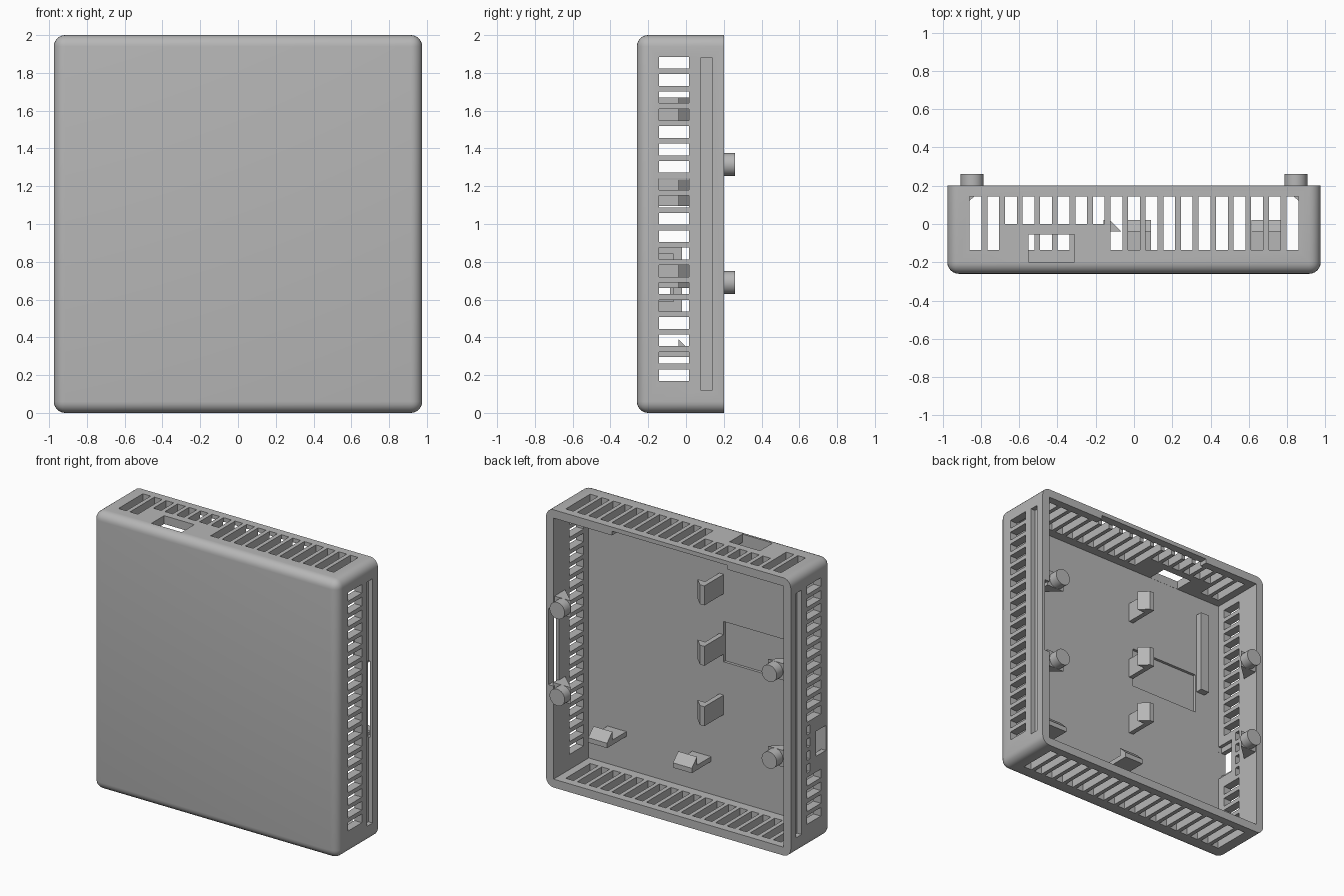
import bpy, bmesh
from mathutils import Vector

cube = bpy.data.objects.get("Cube")
if cube:
    bpy.data.objects.remove(cube, do_unlink=True)

grey = bpy.data.materials.new("matte grey plastic")
grey.use_nodes = True
grey.diffuse_color = (0.47, 0.47, 0.47, 1)
grey.node_tree.nodes["Principled BSDF"].inputs["Base Color"].default_value = grey.diffuse_color

HALF, WALL, FRONT, BACK, FLOOR, TOP = 0.975, 0.06, -0.26, 0.2, -0.2, 2.0
INNER = HALF - WALL
PITCH, SLOT = 0.0919, 0.031


def make_object(name, bm):
    bmesh.ops.recalc_face_normals(bm, faces=bm.faces)
    mesh = bpy.data.meshes.new(name)
    bm.to_mesh(mesh)
    bm.free()
    obj = bpy.data.objects.new(name, mesh)
    bpy.context.collection.objects.link(obj)
    mesh.materials.append(grey)
    return obj


def add_box(bm, xs, ys, zs):
    verts = bmesh.ops.create_cube(bm, size=1)["verts"]
    for v in verts:
        v.co = Vector([r[0] if c < 0 else r[1] for c, r in zip(v.co, (xs, ys, zs))])


def cut(target, name, boxes):
    bm = bmesh.new()
    for box in boxes:
        add_box(bm, *box)
    cutter = make_object(name, bm)
    cutter.hide_render = True
    mod = target.modifiers.new(name, "BOOLEAN")
    mod.operation, mod.solver, mod.object = "DIFFERENCE", "EXACT", cutter
    bpy.context.view_layer.update()
    graph = bpy.context.evaluated_depsgraph_get()
    mesh = bpy.data.meshes.new_from_object(target.evaluated_get(graph))
    target.modifiers.clear()
    target.data = mesh
    bpy.data.objects.remove(cutter, do_unlink=True)


def prism(name, profile, start, end, place):
    """Extrude a flat profile; place(a, b, t) maps it into space."""
    bm = bmesh.new()
    near = [bm.verts.new(place(a, b, start)) for a, b in profile]
    far = [bm.verts.new(place(a, b, end)) for a, b in profile]
    bm.faces.new(near)
    bm.faces.new(far)
    for i in range(len(near)):
        j = (i + 1) % len(near)
        bm.faces.new((near[i], near[j], far[j], far[i]))
    return make_object(name, bm)


# Rounded outer body, sharp only around the open back
bm = bmesh.new()
add_box(bm, (-HALF, HALF), (FRONT, BACK), (0, TOP))
round_edges = [e for e in bm.edges if not all(v.co.y > 0 for v in e.verts)]
bmesh.ops.bevel(bm, geom=round_edges, offset=0.06, segments=6, profile=0.5, affect="EDGES")
shell = make_object("case_shell", bm)
cut(shell, "cavity", [((-INNER, INNER), (FLOOR, 0.5), (WALL, TOP - WALL))])

# Vent slots on four walls, side grooves and connector ports
right_wall, left_wall = (-1.1, -0.9), (0.9, 1.1)
holes = []
for i in range(19):
    x = (i - 9) * PITCH
    span = (x - SLOT, x + SLOT)
    holes.append((span, (-0.135, 0.143), (-0.1, 0.08)))
    holes.append((span, (0 if 2 <= i <= 7 else -0.135, 0.143), (1.92, 2.1)))
    z = 0.2 + i * PITCH
    span = (z - SLOT, z + SLOT)
    holes.append((left_wall, (-0.142, 0.017), span))
    holes.append((right_wall, (-0.02 if 4 <= i <= 7 else -0.142, 0.017), span))
for side in ((-1.1, -0.94), (0.94, 1.1)):
    holes.append((side, (0.077, 0.14), (0.12, 1.88)))
holes.append(((-0.55, -0.31), (-0.199, -0.055), (1.92, 2.1)))
holes.append((right_wall, (-0.199, -0.085), (0.62, 0.8)))
cut(shell, "openings", holes)

# Rim notches, floor recess and the pocket behind the side port
cut(shell, "recesses", [
    ((-0.47, 0.45), (0.138, 0.3), (1.9, 1.97)),
    ((0.9, 0.955), (0.139, 0.3), (0.73, 1.28)),
    ((-0.71, -0.16), (-0.22, -0.1), (1.04, 1.33)),
    ((-0.94, -0.9), (-0.198, -0.065), (0.59, 0.84)),
])

# Snap hooks: a plate with a sloped barb
hook = [(0, -0.21), (0.035, -0.21), (0.035, -0.04), (0.095, -0.04), (0.035, 0.02), (0, 0.02)]
for n, z in enumerate((0.73, 1.165, 1.6)):
    prism(f"upright_hook_{n + 1}", hook, z - 0.07, z + 0.07, lambda a, b, t: (a - 0.16, b, t))
for n, x in enumerate((0.015, 0.69)):
    prism(f"lower_hook_{n + 1}", hook, x - 0.075, x + 0.075, lambda a, b, t: (t, b, a + 0.295))

# Floor rib
bm = bmesh.new()
add_box(bm, (-0.79, -0.72), (-0.21, -0.15), (1.2, 1.8))
make_object("floor_rib", bm)

# Mounting pegs on wedge gussets
wedge = [(0.925, 0.06), (0.925, 0.19), (0.785, 0.19)]
for side, label in ((1, "left"), (-1, "right")):
    for z, level in ((0.69, "lower"), (1.315, "upper")):
        prism(f"{level}_{label}_gusset", wedge, z - 0.06, z + 0.06,
              lambda a, b, t: (side * a, b, t))
        bpy.ops.mesh.primitive_cylinder_add(vertices=32, radius=0.06, depth=0.075,
                                            location=(side * 0.845, 0.2225, z),
                                            rotation=(1.5708, 0, 0))
        peg = bpy.context.object
        peg.name = f"{level}_{label}_peg"
        peg.data.materials.append(grey)
        bpy.ops.object.shade_smooth_by_angle()

bpy.ops.object.select_all(action="DESELECT")
shell.select_set(True)
bpy.context.view_layer.objects.active = shell
bpy.ops.object.shade_smooth_by_angle()
